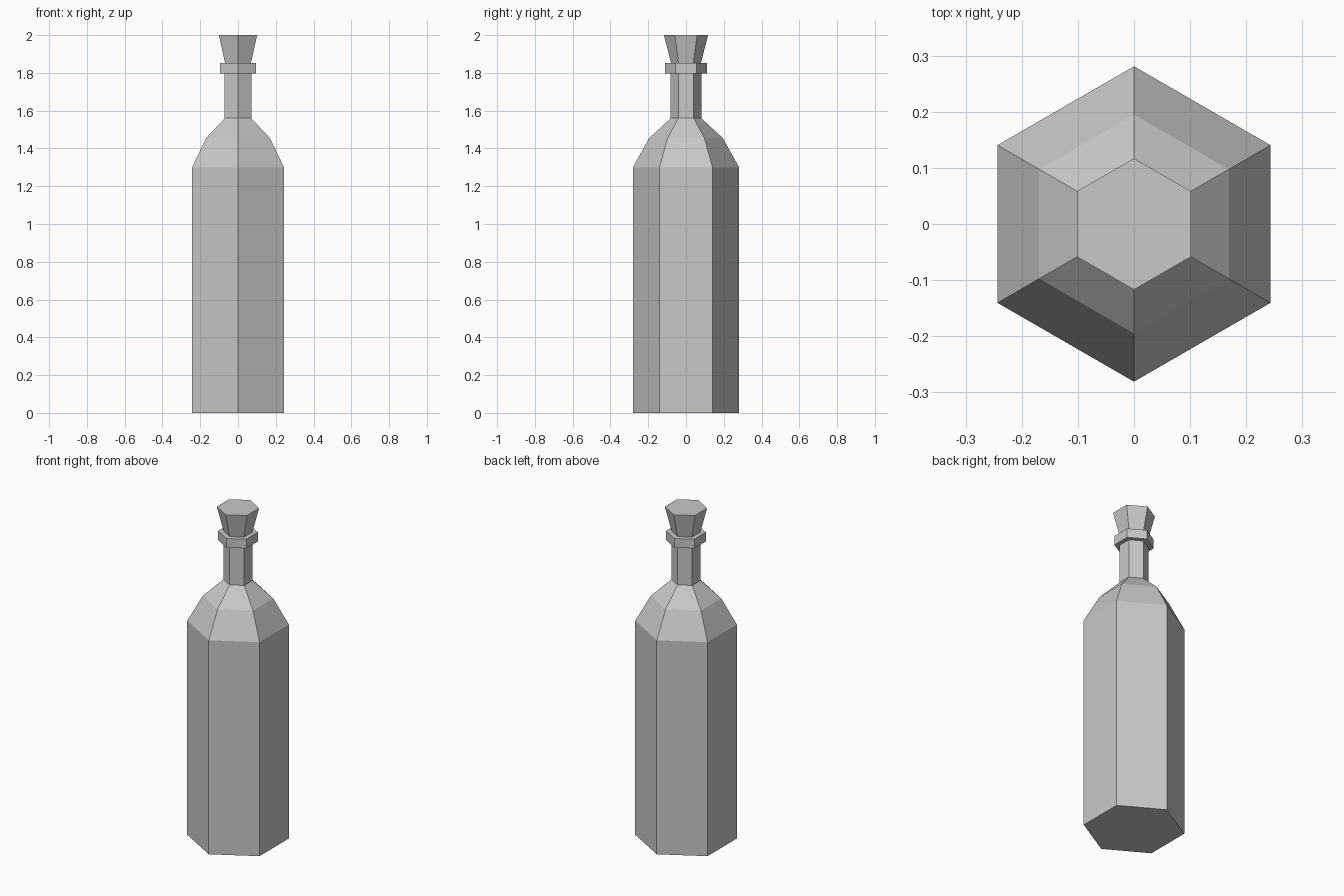
import bpy
import bmesh
from math import cos, sin, pi

cube = bpy.data.objects.get("Cube")
if cube:
    bpy.data.objects.remove(cube, do_unlink=True)

SIDES = 6

# One plain grey for the whole bottle
grey = bpy.data.materials.new("light_grey")
grey.use_nodes = True
colour = (0.58, 0.58, 0.58, 1)
grey.diffuse_color = colour
grey.node_tree.nodes["Principled BSDF"].inputs["Base Color"].default_value = colour


def turned_part(name, profile):
    """Stack hexagonal rings of (radius, height), corners on the y axis, and cap both ends."""
    bm = bmesh.new()
    rings = []
    for radius, z in profile:
        angles = [pi / 2 + 2 * pi * i / SIDES for i in range(SIDES)]
        rings.append([bm.verts.new((radius * cos(a), radius * sin(a), z)) for a in angles])
    for low, high in zip(rings, rings[1:]):
        for i in range(SIDES):
            j = (i + 1) % SIDES
            bm.faces.new((low[i], low[j], high[j], high[i]))
    bm.faces.new(rings[0][::-1])
    bm.faces.new(rings[-1])
    mesh = bpy.data.meshes.new(name)
    bm.to_mesh(mesh)
    bm.free()
    mesh.materials.append(grey)
    obj = bpy.data.objects.new(name, mesh)
    bpy.context.collection.objects.link(obj)
    return obj


# Body, sloping shoulders and neck
turned_part("bottle", [(0.281, 0), (0.281, 1.3), (0.195, 1.455), (0.081, 1.56), (0.081, 1.82)])
# Collar around the mouth
turned_part("neck_collar", [(0.11, 1.797), (0.11, 1.853)])
# Flared stopper
turned_part("stopper", [(0.076, 1.84), (0.117, 2.0)])
